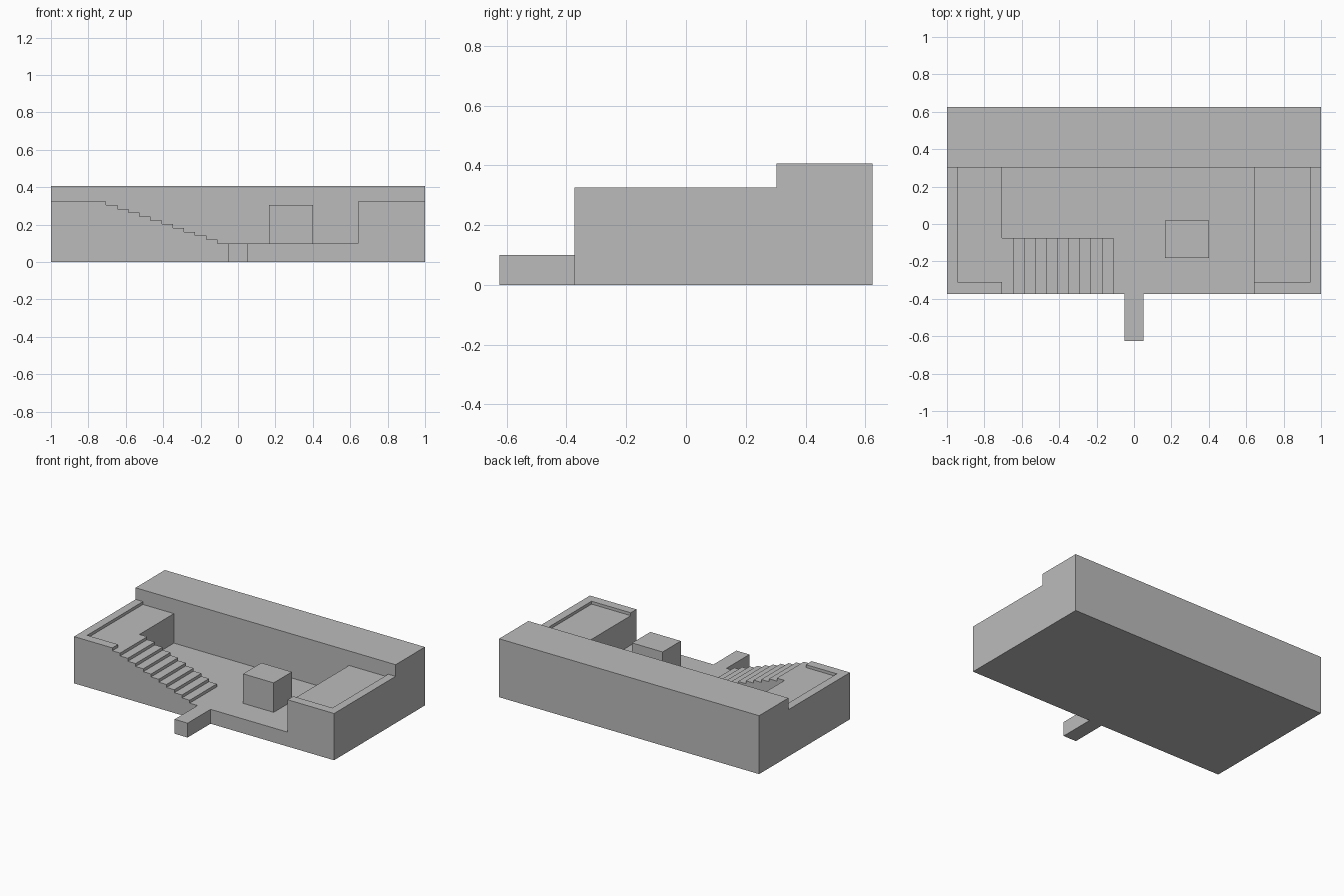
import bpy
import bmesh

cube = bpy.data.objects.get("Cube")
if cube:
    bpy.data.objects.remove(cube, do_unlink=True)

grey = bpy.data.materials.new("plain grey")
grey.use_nodes = True
grey.diffuse_color = (0.5, 0.5, 0.5, 1)
grey.node_tree.nodes["Principled BSDF"].inputs["Base Color"].default_value = (0.5, 0.5, 0.5, 1)

FRONT, BACK, WALL = -0.373, 0.625, 0.303
GROUND, FLOOR, RIM, TOP = 0.1, 0.305, 0.325, 0.406
RIM_Y = -0.31


def prism(name, outline, axis, low, high):
    """Extrude a flat outline along y or z between two positions."""
    bm = bmesh.new()
    place = (lambda a, b: (a, low, b)) if axis == "y" else (lambda a, b: (a, b, low))
    face = bm.faces.new([bm.verts.new(place(a, b)) for a, b in outline])
    moved = bmesh.ops.extrude_face_region(bm, geom=[face])["geom"]
    shift = (0, high - low, 0) if axis == "y" else (0, 0, high - low)
    bmesh.ops.translate(bm, vec=shift, verts=[v for v in moved if isinstance(v, bmesh.types.BMVert)])
    bmesh.ops.recalc_face_normals(bm, faces=bm.faces)
    mesh = bpy.data.meshes.new(name)
    bm.to_mesh(mesh)
    bm.free()
    mesh.materials.append(grey)
    obj = bpy.data.objects.new(name, mesh)
    bpy.context.collection.objects.link(obj)


def box(name, x0, x1, y0, y1, z0, z1):
    prism(name, [(x0, y0), (x1, y0), (x1, y1), (x0, y1)], "z", z0, z1)


# Courtyard slab with the entrance path in one outline
prism("courtyard_floor", [(-1, FRONT), (-0.05, FRONT), (-0.05, -0.625), (0.05, -0.625),
                          (0.05, FRONT), (1, FRONT), (1, WALL), (-1, WALL)], "z", 0, GROUND)
box("back_block", -1, 1, WALL, BACK, 0, TOP)

# Raised terraces, each with a low parapet on the outer and front edges
for name, side, inner in (("right", -1, 0.705), ("left", 1, 0.642)):
    outer = 0.943
    x0, x1 = sorted((side * inner, side))
    box(name + "_terrace", x0, x1, FRONT, WALL, GROUND, FLOOR)
    prism(name + "_parapet", [(side * inner, FRONT), (side, FRONT), (side, WALL),
                              (side * outer, WALL), (side * outer, RIM_Y), (side * inner, RIM_Y)],
          "z", FLOOR, RIM)

# Staircase from the right terrace down to the courtyard
STEPS, START, END = 10, -0.705, -0.11
tread = (END - START) / STEPS
rise = (FLOOR - GROUND) / STEPS
profile = [(START, GROUND)]
for i in range(STEPS):
    z = FLOOR - i * rise
    profile += [(START + i * tread, z), (START + (i + 1) * tread, z)]
profile.append((END, GROUND))
prism("staircase", profile, "y", FRONT, -0.075)

# Free-standing block in the courtyard
box("courtyard_block", 0.167, 0.402, -0.182, 0.018, GROUND, 0.305)
